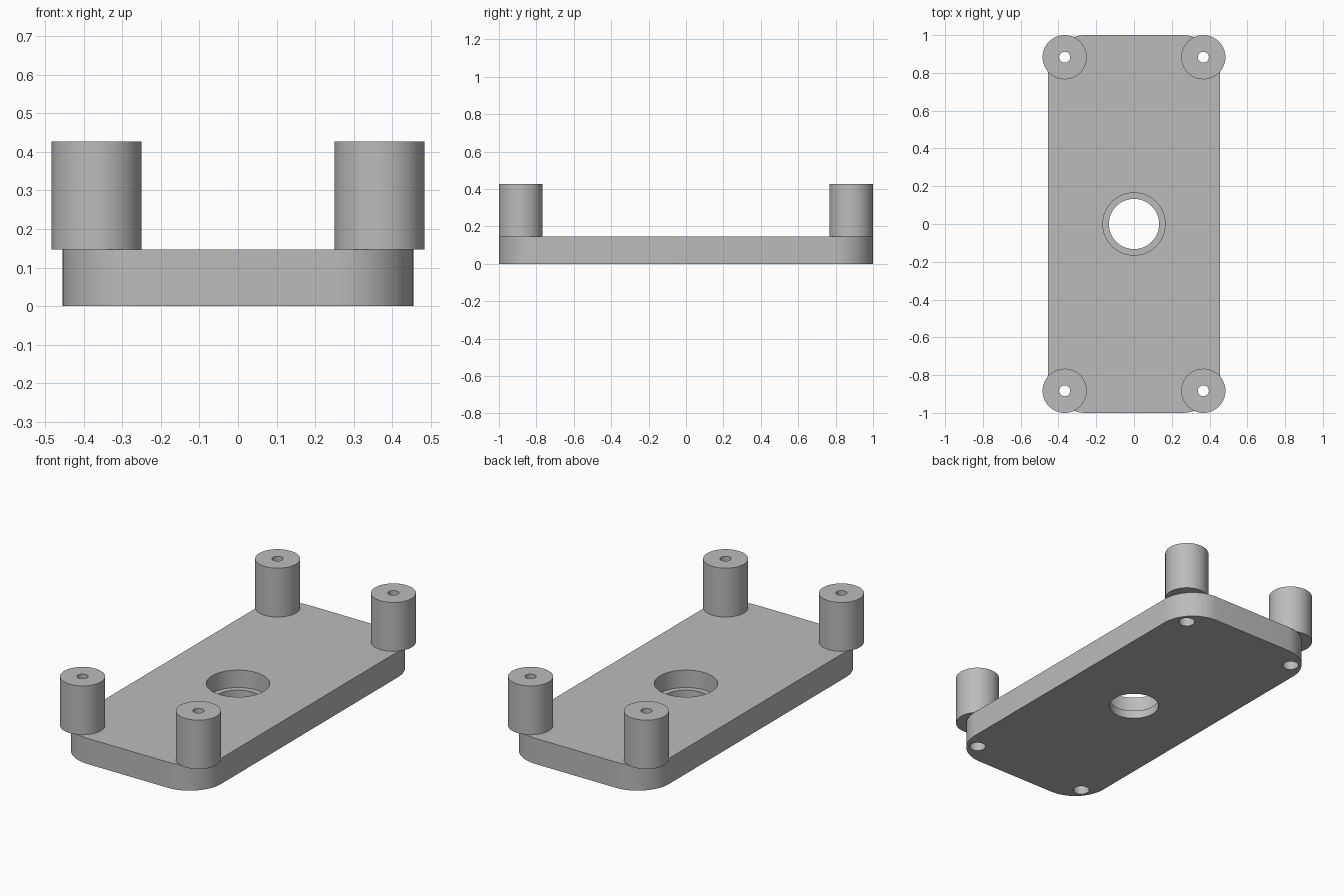
import bpy
import bmesh
from math import cos, sin, pi

if "Cube" in bpy.data.objects:
    bpy.data.objects.remove(bpy.data.objects["Cube"])

PLATE_TOP, POST_TOP = 0.147, 0.427
POST_X, POST_Y = 0.367, 0.883
SEGMENTS = 64

grey = bpy.data.materials.new("plain grey")
grey.use_nodes = True
colour = (0.5, 0.5, 0.5, 1)
grey.diffuse_color = colour
grey.node_tree.nodes["Principled BSDF"].inputs["Base Color"].default_value = colour


def make_object(name, bm):
    bmesh.ops.recalc_face_normals(bm, faces=bm.faces)
    mesh = bpy.data.meshes.new(name)
    bm.to_mesh(mesh)
    bm.free()
    mesh.materials.append(grey)
    obj = bpy.data.objects.new(name, mesh)
    bpy.context.collection.objects.link(obj)
    return obj


def activate(obj):
    bpy.ops.object.select_all(action="DESELECT")
    obj.select_set(True)
    bpy.context.view_layer.objects.active = obj


def prism(name, outline, z0, z1):
    """Extrude a flat outline from z0 to z1."""
    bm = bmesh.new()
    face = bm.faces.new([bm.verts.new((x, y, z0)) for x, y in outline])
    top = bmesh.ops.extrude_face_region(bm, geom=[face])["geom"]
    verts = [v for v in top if isinstance(v, bmesh.types.BMVert)]
    bmesh.ops.translate(bm, verts=verts, vec=(0, 0, z1 - z0))
    return make_object(name, bm)


def circle(cx, cy, r):
    turns = [2 * pi * i / SEGMENTS for i in range(SEGMENTS)]
    return [(cx + r * cos(a), cy + r * sin(a)) for a in turns]


def rounded_rectangle(hx, hy, r, steps=16):
    points = []
    for corner, (sx, sy) in enumerate([(1, 1), (-1, 1), (-1, -1), (1, -1)]):
        for i in range(steps + 1):
            a = (corner + i / steps) * pi / 2
            points.append((sx * (hx - r) + r * cos(a), sy * (hy - r) + r * sin(a)))
    return points


def cut(target, outline, z0, z1):
    cutter = prism("cutter", outline, z0, z1)
    cutter.hide_render = True
    activate(target)
    mod = target.modifiers.new("hole", "BOOLEAN")
    mod.operation = "DIFFERENCE"
    mod.solver = "EXACT"
    mod.object = cutter
    bpy.ops.object.modifier_apply(modifier=mod.name)
    bpy.data.objects.remove(cutter)


def smooth(obj):
    activate(obj)
    bpy.ops.object.shade_smooth_by_angle(angle=pi / 6)


# Base plate with a stepped centre hole and four screw holes
plate = prism("base_plate", rounded_rectangle(0.455, 1.0, 0.2), 0, PLATE_TOP)
cut(plate, circle(0, 0, 0.133), -0.1, 0.3)
cut(plate, circle(0, 0, 0.165), 0.047, 0.3)

# Hollow standoff posts over the corners
for side, sx in (("right", -1), ("left", 1)):
    for end, sy in (("front", -1), ("back", 1)):
        x, y = sx * POST_X, sy * POST_Y
        cut(plate, circle(x, y, 0.043), -0.1, 0.3)
        post = prism(f"{end}_{side}_post", circle(x, y, 0.117), PLATE_TOP, POST_TOP)
        cut(post, circle(x, y, 0.029), 0, 1)
        smooth(post)
smooth(plate)
